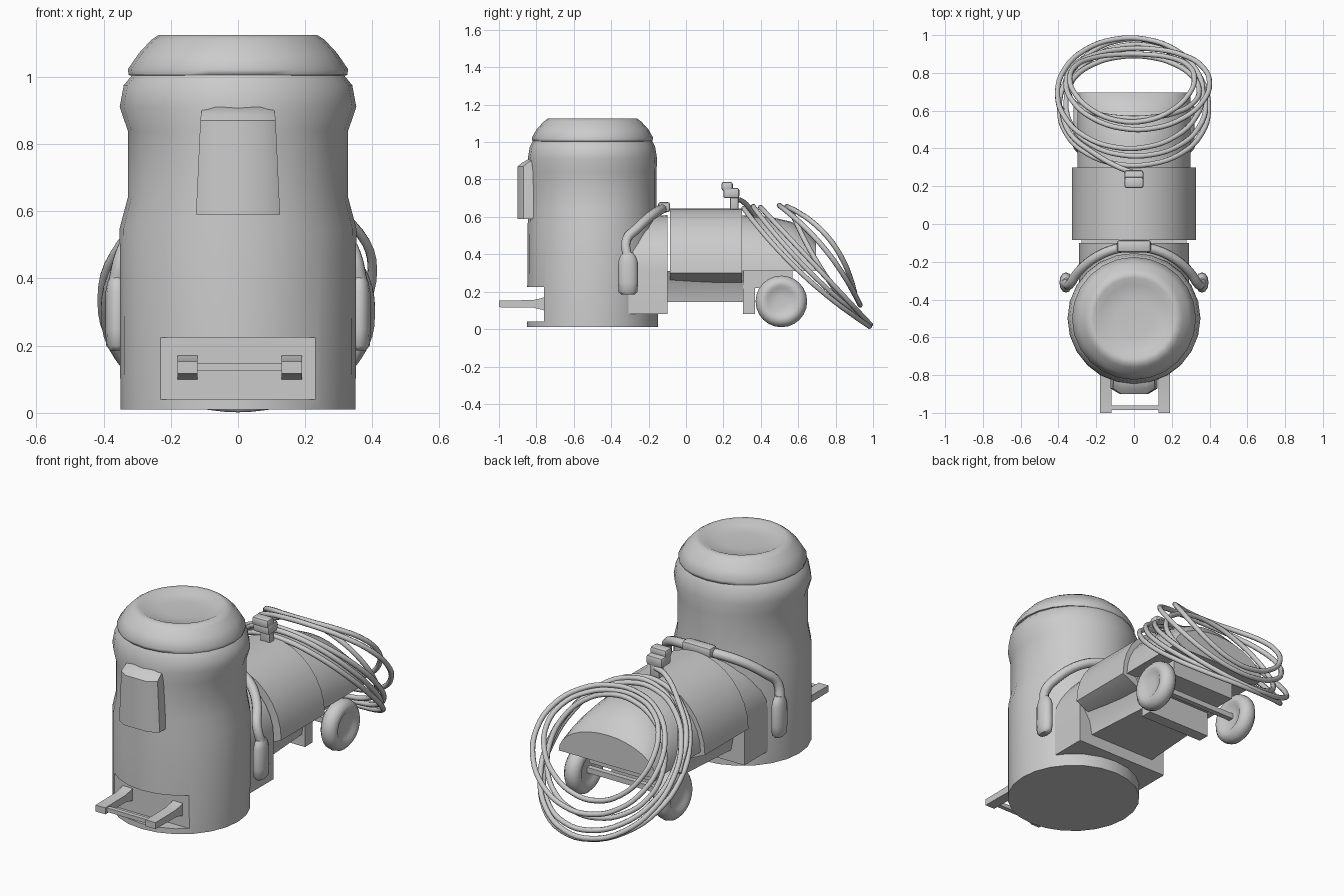
import bpy, bmesh, math
from mathutils import Vector

if "Cube" in bpy.data.objects:
    bpy.data.objects.remove(bpy.data.objects["Cube"])

grey = bpy.data.materials.new("warm grey plastic")
grey.diffuse_color = (0.6, 0.6, 0.6, 1)
grey.use_nodes = True
grey.node_tree.nodes["Principled BSDF"].inputs["Base Color"].default_value = grey.diffuse_color
CY = -0.5  # centre of the upright tank


def finish(name, bm, angle=35):
    bmesh.ops.remove_doubles(bm, verts=bm.verts, dist=1e-5)
    bmesh.ops.recalc_face_normals(bm, faces=bm.faces)
    me = bpy.data.meshes.new(name)
    bm.to_mesh(me)
    bm.free()
    me.materials.append(grey)
    ob = bpy.data.objects.new(name, me)
    bpy.context.collection.objects.link(ob)
    smooth(ob, angle)
    return ob


def smooth(ob, angle=35):
    bpy.ops.object.select_all(action='DESELECT')
    ob.select_set(True)
    bpy.context.view_layer.objects.active = ob
    bpy.ops.object.shade_smooth_by_angle(angle=math.radians(angle))


def loft(name, rings, angle=35):
    """Skin a row of closed rings and cap both ends."""
    bm = bmesh.new()
    vs = [[bm.verts.new(p) for p in r] for r in rings]
    n = len(vs[0])
    for a, b in zip(vs, vs[1:]):
        for i in range(n):
            bm.faces.new((a[i], a[(i + 1) % n], b[(i + 1) % n], b[i]))
    bm.faces.new(vs[0])
    bm.faces.new(vs[-1])
    return finish(name, bm, angle)


def upright(name, profile, n=24, cx=0, cy=CY, angle=35):
    """Elliptical rings (z, rx, ry) stacked upward."""
    return loft(name, [[(cx + rx * math.cos(2 * math.pi * i / n),
                         cy + ry * math.sin(2 * math.pi * i / n), z) for i in range(n)]
                       for z, rx, ry in profile], angle)


def box(name, x0, x1, y0, y1, z0, z1, bevel=0.0):
    bm = bmesh.new()
    bmesh.ops.create_cube(bm, size=1)
    for v in bm.verts:
        v.co = Vector(((x0 + x1) / 2 + v.co.x * (x1 - x0),
                       (y0 + y1) / 2 + v.co.y * (y1 - y0),
                       (z0 + z1) / 2 + v.co.z * (z1 - z0)))
    if bevel:
        bmesh.ops.bevel(bm, geom=bm.edges[:], offset=bevel, segments=2, profile=0.5, affect='EDGES')
    return finish(name, bm)


def tube(name, pts, radius, cyclic=False, res=4):
    """Smooth round tube through points, turned into a mesh."""
    cu = bpy.data.curves.new(name, 'CURVE')
    cu.dimensions = '3D'
    cu.bevel_depth, cu.bevel_resolution, cu.resolution_u = radius, 2, res
    cu.use_fill_caps = True
    sp = cu.splines.new('BEZIER')
    sp.bezier_points.add(len(pts) - 1)
    for b, p in zip(sp.bezier_points, pts):
        b.co = p
        b.handle_left_type = b.handle_right_type = 'AUTO'
    sp.use_cyclic_u = cyclic
    cu.materials.append(grey)
    ob = bpy.data.objects.new(name, cu)
    bpy.context.collection.objects.link(ob)
    bpy.ops.object.select_all(action='DESELECT')
    ob.select_set(True)
    bpy.context.view_layer.objects.active = ob
    bpy.ops.object.convert(target='MESH')
    smooth(bpy.context.object, 50)


def arch(y, half_w, top, base, foot=None, n=16):
    """Arched section across x with an optional narrower foot (half width, z)."""
    pts = [(half_w * math.cos(math.pi * i / n), y, base + (top - base) * math.sin(math.pi * i / n))
           for i in range(n + 1)]
    if foot:
        pts += [(-foot[0], y, foot[1]), (foot[0], y, foot[1])]
    return pts


# Tank with a slightly pinched waist, toe recess cut at the front
tank = upright("tank", [(0.01, 0.35, 0.35), (0.55, 0.352, 0.347), (0.64, 0.328, 0.342),
                        (0.84, 0.328, 0.342), (0.91, 0.352, 0.346), (0.975, 0.34, 0.335),
                        (1.005, 0.315, 0.32)])
cutter = box("recess_cutter", -0.235, 0.235, -1.0, -0.76, 0.04, 0.225)
cutter.hide_render = True
cutter.hide_set(True)
cut = tank.modifiers.new("toe_recess", 'BOOLEAN')
cut.object = cutter
cut.operation = 'DIFFERENCE'
cut.solver = 'EXACT'
bpy.ops.object.select_all(action='DESELECT')
bpy.context.view_layer.objects.active = tank
tank.select_set(True)
bpy.ops.object.modifier_apply(modifier="toe_recess")
smooth(tank)

# Lid with a dished top
upright("lid", [(1.0, 0.30, 0.30), (1.005, 0.325, 0.32), (1.022, 0.328, 0.325), (1.07, 0.295, 0.298),
                (1.11, 0.258, 0.26), (1.125, 0.235, 0.24), (1.125, 0.215, 0.215),
                (1.108, 0.18, 0.18), (1.102, 0.10, 0.10)], angle=60)

# Raised front panel, flush at the top and proud at its lower edge
loft("front_panel", [[(-w, -0.78, z), (w, -0.78, z), (w, y + 0.03, z), (w * 0.6, y, z),
                      (-w * 0.6, y, z), (-w, y + 0.03, z)]
                     for z, w, y in [(0.59, 0.125, -0.90), (0.87, 0.112, -0.90),
                                     (0.89, 0.11, -0.875), (0.91, 0.105, -0.84)]])

# Foot pedal: two arms and a cross bar
for side, x in (("left", -0.15), ("right", 0.16)):
    loft("pedal_arm_" + side, [[(x - 0.03, y, 0.135 - h), (x + 0.03, y, 0.135 - h),
                                (x + 0.03, y, 0.135 + h), (x - 0.03, y, 0.135 + h)]
                               for y, h in [(-1.0, 0.018), (-0.82, 0.02), (-0.775, 0.03), (-0.74, 0.042)]])
box("pedal_bar", -0.13, 0.14, -0.985, -0.96, 0.125, 0.147)

# Motor housing lying behind the tank
loft("housing_neck", [arch(-0.40, 0.29, 0.58, 0.32, (0.29, 0.08)),
                      arch(-0.10, 0.29, 0.61, 0.32, (0.29, 0.08))])
loft("motor_housing", [arch(-0.085, 0.327, 0.645, 0.30, (0.22, 0.25)),
                       arch(0.30, 0.327, 0.645, 0.30, (0.22, 0.25))])
loft("lower_duct", [[(-w, y, 0.31), (-w * 0.8, y, 0.22), (-w * 0.75, y, 0.145),
                     (w * 0.75, y, 0.145), (w * 0.8, y, 0.22), (w, y, 0.31)]
                    for y, w in [(-0.12, 0.28), (0.31, 0.24)]])
loft("rear_cover", [arch(y, 0.30, t, 0.31) for y, t in
                    [(0.28, 0.61), (0.45, 0.60), (0.56, 0.575), (0.64, 0.535), (0.695, 0.475)]])
box("axle_plate", -0.20, 0.20, 0.305, 0.37, 0.08, 0.33)
box("axle_mount", -0.20, 0.20, 0.36, 0.57, 0.22, 0.32)
box("axle", -0.27, 0.27, 0.495, 0.525, 0.135, 0.165)

# Wheels: rounded tyre with a recessed hub
TYRE = [(-0.03, 0.03), (-0.035, 0.07), (-0.045, 0.085), (-0.045, 0.11), (-0.025, 0.132), (0, 0.138),
        (0.025, 0.132), (0.045, 0.11), (0.045, 0.085), (0.035, 0.07), (0.03, 0.03)]
for side, x in (("left", -0.275), ("right", 0.275)):
    loft("wheel_" + side, [[(x + dx, 0.51 + r * math.cos(2 * math.pi * i / 24),
                             0.148 + r * math.sin(2 * math.pi * i / 24)) for i in range(24)]
                           for dx, r in TYRE], 50)

# Curved carrying bail around the back of the tank with a grip on each end
bail = []
for i in range(-6, 7):
    t = i / 6
    a = math.pi / 2 + t * math.radians(62)
    drop = 0.645 - 0.17 * abs(t) ** 2.5
    bail.append((0.385 * math.cos(a), -0.495 + 0.375 * math.sin(a), drop))
for s, end in ((-1, 0), (1, -1)):
    bail.insert(0 if end == -1 else len(bail), (0.365 * s, -0.31, 0.37))
tube("bail", bail, 0.026)
box("bail_clip", -0.09, 0.09, -0.15, -0.085, 0.625, 0.68, 0.015)
for side, s in (("left", -1), ("right", 1)):
    upright("grip_" + side, [(0.185, 0.02, 0.035), (0.20, 0.032, 0.05), (0.25, 0.035, 0.054),
                             (0.36, 0.034, 0.052), (0.39, 0.028, 0.042), (0.41, 0.02, 0.025)],
            12, 0.36 * s, -0.31, 50)

# Plug on top of the housing
box("plug_base", -0.03, 0.03, 0.235, 0.28, 0.63, 0.73, 0.008)
box("plug_head", -0.05, 0.05, 0.20, 0.285, 0.70, 0.755, 0.012)
box("plug_tip", -0.05, 0.05, 0.19, 0.25, 0.74, 0.787, 0.012)

# Coiled cord: slanted loops (x offset, half width, top y, top z, bottom y, bottom z, bulge)
LOOPS = [(0.00, 0.395, 0.31, 0.645, 0.98, 0.016, -0.03), (0.01, 0.37, 0.36, 0.655, 0.95, 0.05, -0.02),
         (-0.02, 0.385, 0.40, 0.65, 0.985, 0.025, 0.0), (0.02, 0.38, 0.50, 0.66, 0.93, 0.13, 0.03),
         (-0.01, 0.33, 0.54, 0.655, 0.90, 0.20, 0.05), (0.0, 0.345, 0.56, 0.64, 0.89, 0.10, -0.02)]
for k, (ox, w, ty, tz, by, bz, bulge) in enumerate(LOOPS):
    pts = []
    for i in range(14):
        a = 2 * math.pi * i / 14
        s = (1 + math.sin(a)) / 2
        b = bulge * math.cos(a) ** 2
        pts.append((ox + w * math.cos(a), by + (ty - by) * s + b, bz + (tz - bz) * s + b))
    tube("cord_loop_%d" % (k + 1), pts, 0.014, True)
tube("cord_lead", [(0, 0.27, 0.69), (-0.08, 0.30, 0.685), (-0.22, 0.38, 0.60),
                   (-0.34, 0.48, 0.48), (-0.39, 0.62, 0.34)], 0.014)
